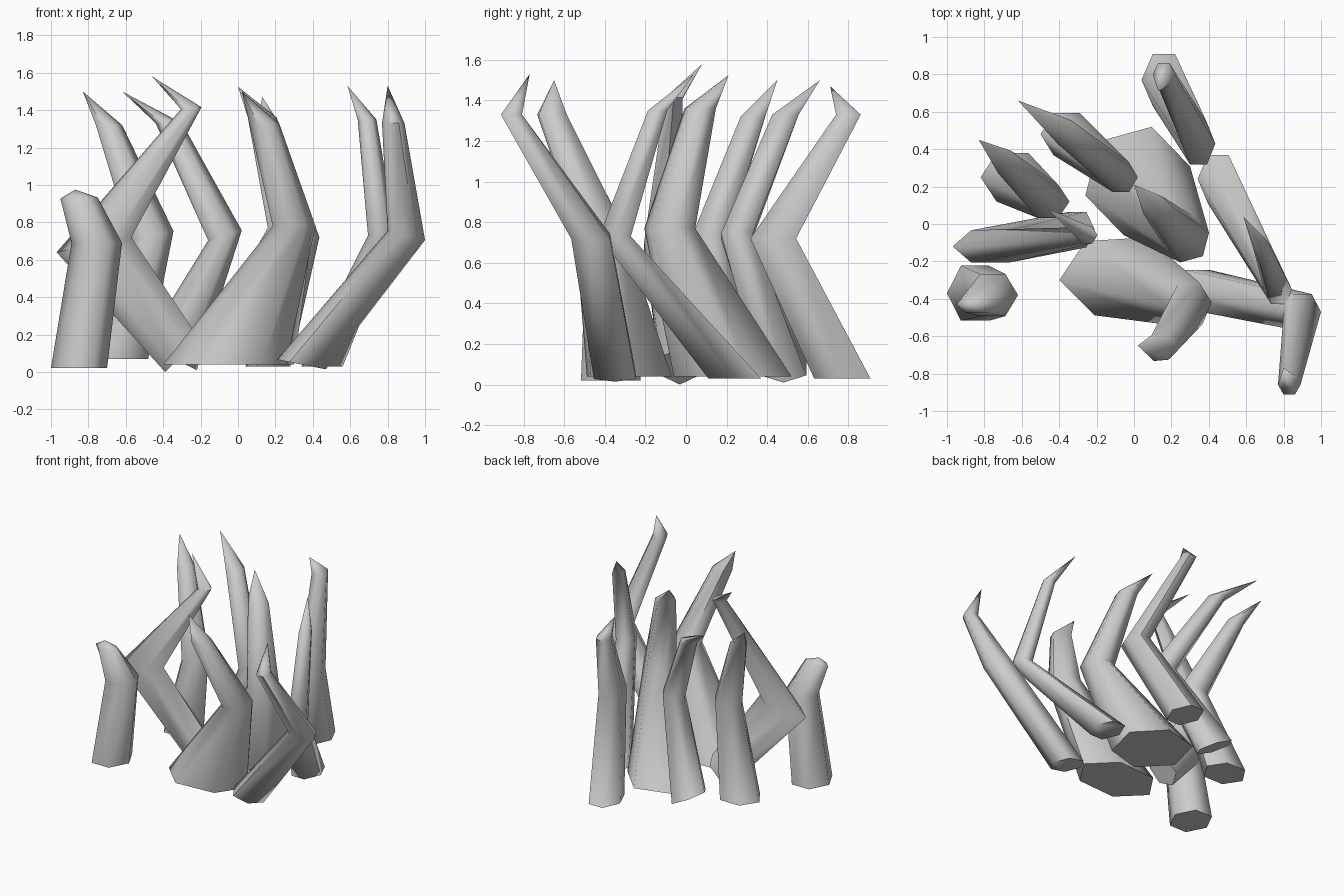
import bpy, bmesh, math

if "Cube" in bpy.data.objects:
    bpy.data.objects.remove(bpy.data.objects["Cube"])

SIDES = 6


def tendril(name, rings, tip, turn=0.0):
    """Six-sided bent spike: rings are (x, y, z, x radius, y radius, slope along x)."""
    bm = bmesh.new()
    loops = []
    for x, y, z, rx, ry, slope in rings:
        loop = []
        for i in range(SIDES):
            a = math.radians(turn) + math.tau * i / SIDES
            dx, dy = rx * math.cos(a), ry * math.sin(a)
            loop.append(bm.verts.new((x + dx, y + dy, z + slope * dx)))
        loops.append(loop)
    bm.faces.new(loops[0][::-1])
    for lo, hi in zip(loops, loops[1:]):
        for i in range(SIDES):
            j = (i + 1) % SIDES
            bm.faces.new((lo[i], lo[j], hi[j], hi[i]))
    top = bm.verts.new(tip)
    for i in range(SIDES):
        bm.faces.new((loops[-1][i], loops[-1][(i + 1) % SIDES], top))
    bmesh.ops.recalc_face_normals(bm, faces=bm.faces)
    mesh = bpy.data.meshes.new(name)
    bm.to_mesh(mesh)
    bm.free()
    ob = bpy.data.objects.new(name, mesh)
    bpy.context.collection.objects.link(ob)
    bpy.ops.object.select_all(action='DESELECT')
    ob.select_set(True)
    bpy.context.view_layer.objects.active = ob
    bpy.ops.object.shade_smooth_by_angle(angle=math.radians(65))


# short blunt stub on the left
tendril("stub", [(-.85, -.37, .02, .15, .17, 0), (-.755, -.38, .69, .135, .13, 0),
                 (-.85, -.43, .93, .10, .05, .03)], (-.87, -.43, .975))

# sharply zigzagging tendril
tendril("zigzag_tendril", [(-.30, -.03, .09, .09, .11, 1.0),
                           (-.77, -.12, .68, .20, .10, .2),
                           (-.25, -.06, 1.41, .055, .05, .1)], (-.46, .08, 1.58))

# tendrils at the back left
tendril("left_tendril", [(-.65, .25, .07, .17, .15, 0), (-.46, .12, .73, .115, .10, .2),
                         (-.69, .33, 1.32, .07, .07, 0)], (-.83, .45, 1.50))
tendril("back_left_tendril", [(-.36, .48, .08, .14, .13, -.5), (-.07, .25, .73, .09, .09, .3),
                              (-.37, .49, 1.33, .07, .075, 0)], (-.62, .66, 1.50))

# two thick tendrils in the middle
tendril("thick_back_tendril", [(.02, .23, .04, .29, .30, 0), (.28, -.08, .77, .125, .13, 0),
                               (.13, .07, 1.36, .08, .08, 0)], (0, .21, 1.525), 15)
tendril("thick_front_tendril", [(-.07, -.28, .04, .33, .23, 0), (.30, -.43, .78, .115, .13, 0),
                                (.14, -.66, 1.33, .08, .08, 0)], (.02, -.65, 1.50), 5)

# tendrils at the back and right
tendril("back_tendril", [(.16, .77, .03, .12, .16, 0), (.345, .43, .72, .09, .13, 0),
                         (.16, .80, 1.33, .06, .07, 0)], (.13, .71, 1.47))
tendril("right_tendril", [(.45, .24, .03, .11, .15, 0), (.77, -.35, .73, .075, .09, 0),
                          (.69, -.14, 1.35, .05, .055, 0)], (.585, .04, 1.53))
tendril("front_right_tendril", [(.34, -.35, .04, .13, .12, -.2), (.90, -.47, .73, .10, .11, -.25),
                                (.83, -.86, 1.33, .06, .06, 0)], (.80, -.77, 1.53))
